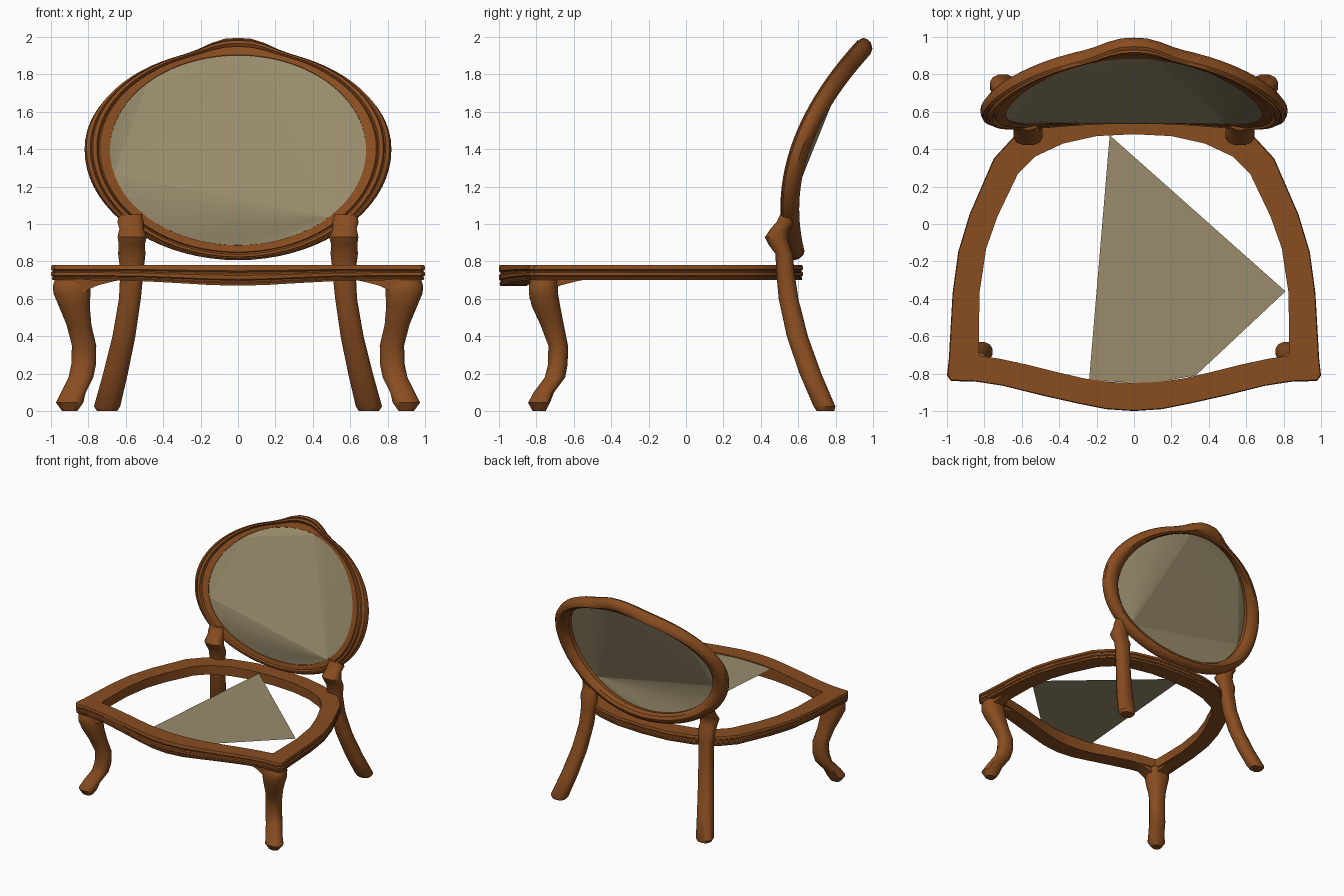
import bpy, bmesh, math
from math import sin, cos, pi, exp, sqrt

if "Cube" in bpy.data.objects:
    bpy.data.objects.remove(bpy.data.objects["Cube"])


def material(name, rgb):
    m = bpy.data.materials.new(name)
    m.diffuse_color = (*rgb, 1)
    m.use_nodes = True
    m.node_tree.nodes["Principled BSDF"].inputs["Base Color"].default_value = m.diffuse_color
    return m


WOOD = material("walnut wood", (0.25, 0.074, 0.014))
FABRIC = material("khaki fabric", (0.32, 0.265, 0.15))


def add_object(name, verts, faces, mat, angle=None, mirror=False, fix=True):
    me = bpy.data.meshes.new(name)
    me.from_pydata(verts, [], faces)
    me.materials.append(mat)
    if fix:
        bm = bmesh.new()
        bm.from_mesh(me)
        bmesh.ops.recalc_face_normals(bm, faces=bm.faces)
        bm.to_mesh(me)
        bm.free()
    ob = bpy.data.objects.new(name, me)
    bpy.context.collection.objects.link(ob)
    if angle:
        bpy.ops.object.select_all(action='DESELECT')
        ob.select_set(True)
        bpy.context.view_layer.objects.active = ob
        bpy.ops.object.shade_smooth_by_angle(angle=math.radians(angle))
    if mirror:
        ob.modifiers.new("mirror", 'MIRROR')
    return ob


def loft(rings, closed):
    """Skin a list of rings; closed joins last to first, otherwise the ends are capped."""
    n, k = len(rings), len(rings[0])
    verts = [p for r in rings for p in r]
    faces = []
    for i in range(n if closed else n - 1):
        j = (i + 1) % n
        for a in range(k):
            b = (a + 1) % k
            faces.append((i * k + a, i * k + b, j * k + b, j * k + a))
    if not closed:
        faces += [tuple(range(k)), tuple(range((n - 1) * k, n * k))]
    return verts, faces


def section(x, y, z, rx, ry, sides=12, power=0.8):
    """Horizontal rounded-square section of a leg."""
    pts = []
    for i in range(sides):
        t = 2 * pi * (i + 0.5) / sides
        c, s = cos(t), sin(t)
        pts.append((x + rx * math.copysign(abs(c) ** power, c),
                    y + ry * math.copysign(abs(s) ** power, s), z))
    return pts


# Seat rail: matching half outlines from front centre to back centre
outer = [(0, -1), (.15, -.99), (.3, -.96), (.5, -.915), (.7, -.865), (.85, -.842),
         (.98, -.838), (1, -.81), (.99, -.72), (.97, -.37), (.94, -.15), (.88, .05),
         (.75, .35), (.64, .47), (.45, .56), (.25, .61), (0, .625)]
inner = [(0, -.85), (.13, -.845), (.27, -.825), (.42, -.79), (.58, -.75), (.72, -.72),
         (.82, -.705), (.83, -.69), (.83, -.6), (.825, -.36), (.79, -.13), (.73, .04),
         (.62, .27), (.53, .36), (.38, .43), (.2, .47), (0, .48)]
moulding = [(1, .78), (.03, .78), (0, .77), (0, .758), (.05, .752), (.05, .746), (0, .74),
            (0, .725), (.05, .72), (.05, .714), (.02, .71), (.05, .70), (1, .70)]


def full(half):
    return half + [(-x, y) for x, y in half[-2:0:-1]]


rings = []
for (ox, oy), (ix, iy) in zip(full(outer), full(inner)):
    dip = 0.03 * exp(-(ox / .4) ** 2) if oy < -.8 else 0
    rings.append([(ox + (ix - ox) * t, oy + (iy - oy) * t, z - dip * (.78 - z) / .08)
                  for t, z in moulding])
add_object("seat_rail", *loft(rings, True), WOOD, 35)

# Seat webbing: the flat cloth piece inside the rail
cloth = [(-.13, .475), (-.24, -.835), (0, -.85), (.13, -.845), (.33, -.81), (.81, -.36)]
add_object("seat_cloth", [(x, y, .772) for x, y in cloth], [tuple(range(6))], FABRIC, fix=False)


# Back: an oval bent backwards along a parabola
def bend(z):
    return .552 + .53 * (z - 1.08) ** 2


def on_back(x, z, d):
    slope = 1.06 * (z - 1.08)
    n = sqrt(1 + slope * slope)
    return (x, bend(z) - d / n, z + d * slope / n)


def inner_oval(t):
    return .685 * cos(t), 1.39 + .50 * sin(t)


def outer_oval(t):
    x = .82 * cos(t)
    return x, 1.40 + (.52 if sin(t) > 0 else .59) * sin(t) + (
        .058 * exp(-(abs(x) / .19) ** 3) if sin(t) > 0 else 0)


N = 72
angles = [2 * pi * i / N for i in range(N)]

# Back frame: moulded section (across, forward depth) swept round the oval
profile = [(0, 0), (0, .022), (.4, .036), (.46, .026), (.52, .045), (.68, .048), (.73, .035),
           (.78, .042), (.93, .034), (1, .012), (1, -.012), (.85, -.04), (.6, -.053),
           (.25, -.046), (0, -.02)]
rings = []
for t in angles:
    (ix, iz), (ox, oz) = inner_oval(t), outer_oval(t)
    rings.append([on_back(ix + (ox - ix) * u, iz + (oz - iz) * u, d) for u, d in profile])
add_object("back_frame", *loft(rings, True), WOOD, 35)

# Back panel: a few large facets stretched across the oval
A, B, C, D = 39, 16, 63, 27
tris = [(C, B, A), (B, D, A)]
for hub, start, end in ((C, C, B + N), (B, B, D), (A, D, A), (C, A, C)):
    for i in range(start, end):
        tri = (hub, i % N, (i + 1) % N)
        if len(set(tri)) == 3:
            tris.append(tri)
add_object("back_panel", [on_back(*inner_oval(t), .018) for t in angles], tris, FABRIC, fix=False)

# Back legs: splayed, rising past the seat to a knob that holds the oval
path = [(.70, .745, 0, .055, .048), (.70, .74, .025, .072, .06), (.655, .665, .2, .068, .06),
        (.61, .595, .4, .063, .058), (.578, .548, .6, .06, .054), (.567, .53, .75, .064, .05),
        (.568, .525, .84, .075, .048), (.568, .497, .89, .072, .058), (.566, .482, .93, .08, .062),
        (.57, .505, .975, .066, .055), (.575, .53, 1.01, .072, .047), (.575, .54, 1.05, .062, .038)]
add_object("back_legs", *loft([section(*p) for p in path], False), WOOD, 40, mirror=True)

# Front legs: cabriole shape with a pad foot
path = [(.90, -.785, 0, .042, .036), (.90, -.785, .045, .075, .06), (.88, -.76, .10, .068, .056),
        (.84, -.70, .18, .068, .056), (.825, -.685, .25, .068, .054), (.823, -.683, .35, .067, .054),
        (.85, -.715, .46, .068, .064), (.875, -.748, .56, .085, .078),
        (.888, -.762, .63, .102, .08), (.89, -.762, .67, .102, .08), (.88, -.75, .71, .10, .075)]
add_object("front_legs", *loft([section(*p) for p in path], False), WOOD, 40, mirror=True)

# Brackets: curved wedges from the front legs to the rail, sideways and backwards
curve = [(0, .60), (.06, .645), (.12, .672), (.19, .69), (.25, .703)]


def bracket(place):
    rings = []
    for s, z in curve:
        w = .06 - .1 * s
        rings.append([place(s, -w, z), place(s, w, z), place(s, w, .71), place(s, -w, .71)])
    return loft(rings, False)


add_object("side_brackets", *bracket(lambda s, w, z: (.87 - s, -.775 + w, z)), WOOD, 40, mirror=True)
add_object("rear_brackets", *bracket(lambda s, w, z: (.89 + w, -.79 + s, z)), WOOD, 40, mirror=True)
